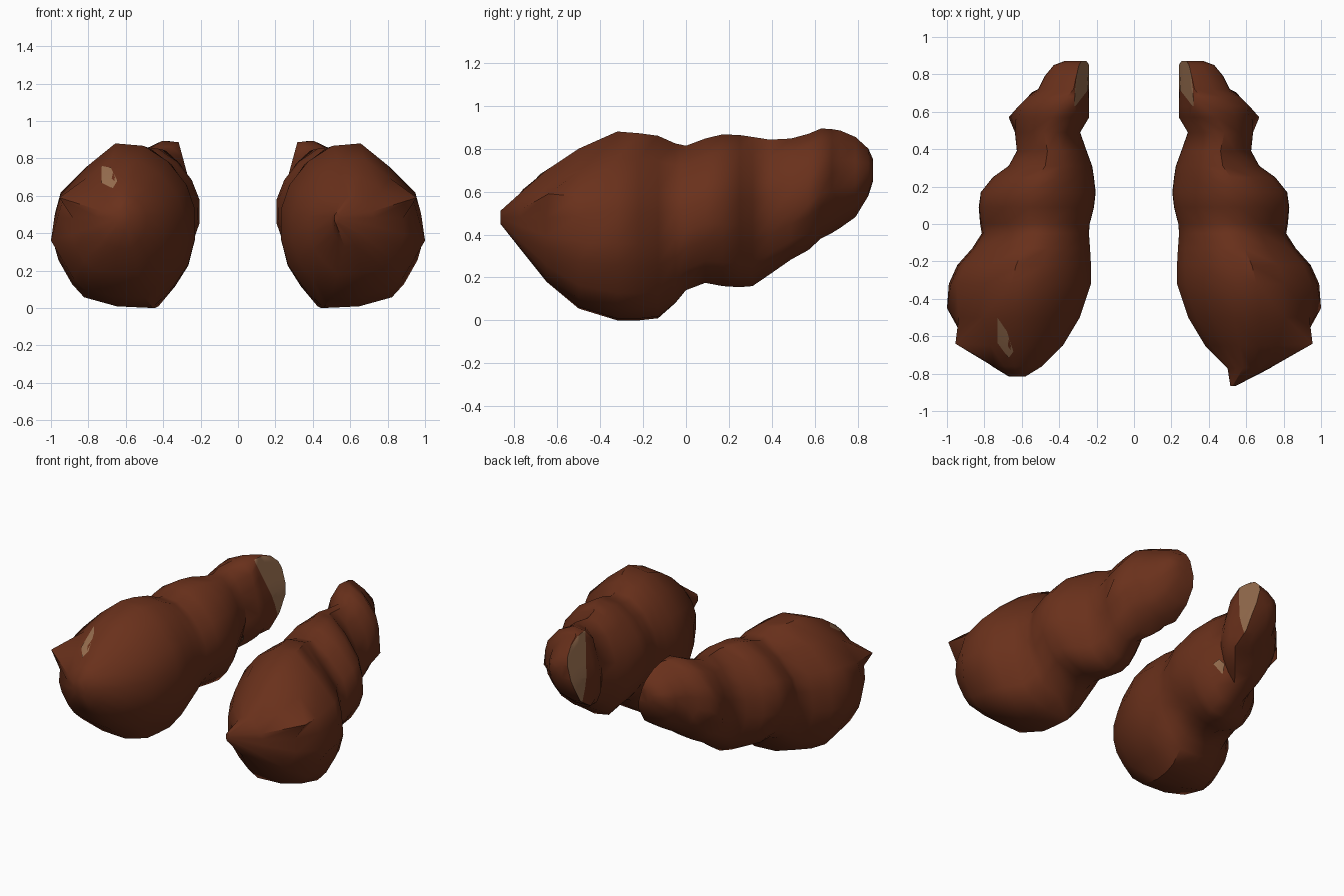
import bpy, bmesh, math
from mathutils import Vector
from mathutils.bvhtree import BVHTree

if "Cube" in bpy.data.objects:
    bpy.data.objects.remove(bpy.data.objects["Cube"])


def material(name, rgb):
    m = bpy.data.materials.new(name)
    m.diffuse_color = (*rgb, 1)
    m.use_nodes = True
    m.node_tree.nodes["Principled BSDF"].inputs["Base Color"].default_value = m.diffuse_color
    return m


brown = material("warm brown", (0.142, 0.030, 0.011))
tan = material("pale tan", (0.32, 0.16, 0.08))

# cross-sections along the body: y, inner x, outer x, bottom z, top z
SECTIONS = [
    (-0.65, 0.38, 0.89, 0.18, 0.70),
    (-0.50, 0.29, 0.975, 0.055, 0.80),
    (-0.32, 0.23, 0.99, 0.0, 0.88),
    (-0.22, 0.23, 0.945, 0.0, 0.872),
    (-0.13, 0.235, 0.865, 0.01, 0.86),
    (-0.05, 0.24, 0.815, 0.075, 0.825),
    (0.00, 0.235, 0.825, 0.135, 0.815),
    (0.09, 0.21, 0.835, 0.17, 0.85),
    (0.17, 0.20, 0.825, 0.155, 0.87),
    (0.25, 0.21, 0.76, 0.15, 0.867),
    (0.31, 0.22, 0.675, 0.155, 0.858),
    (0.39, 0.25, 0.63, 0.21, 0.845),
    (0.49, 0.285, 0.64, 0.28, 0.85),
    (0.57, 0.20, 0.635, 0.325, 0.87),
    (0.63, 0.13, 0.62, 0.38, 0.895),
    (0.68, 0.09, 0.57, 0.405, 0.892),
    (0.72, 0.08, 0.515, 0.43, 0.885),
    (0.79, 0.08, 0.48, 0.48, 0.855),
    (0.85, 0.10, 0.43, 0.58, 0.80),
    (0.872, 0.15, 0.37, 0.65, 0.75),
]
# blunt end differs: a ridge on the right, rounded on the left
RIGHT_END = [(-0.865, 0.515, 0.545, 0.45, 0.51), (-0.77, 0.50, 0.73, 0.33, 0.595)]
LEFT_END = [(-0.815, 0.58, 0.67, 0.42, 0.54), (-0.76, 0.49, 0.76, 0.32, 0.61)]

# unit outline of the bulky part: flattened on the upper outside and below
OUTLINE = [(1, -0.18), (0.97, 0.15), (0.89, 0.40), (0.52, 0.72), (0.12, 1), (-0.28, 0.97),
           (-0.62, 0.78), (-0.88, 0.5), (-1, 0.2), (-1, -0.16), (-0.9, -0.48), (-0.68, -0.75),
           (-0.4, -1), (0.1, -0.98), (0.56, -0.87), (0.73, -0.71), (0.92, -0.42)]


def section_points(sec):
    y, x0, x1, z0, z1 = sec
    w = 1 if y < -0.1 else max(0.3, 1 - (y + 0.1) * 3)
    p = 1.75 if y < 0.55 else 2.1
    for u, v in OUTLINE:
        # blend the outline with a slimmer rounded diamond towards the narrow end
        r = math.hypot(u, v)
        q = (abs(u / r) ** p + abs(v / r) ** p) ** (-1 / p)
        u, v = u * w + u / r * q * (1 - w), v * w + v / r * q * (1 - w)
        x, z = (x0 + x1) / 2 + u * (x1 - x0) / 2, (z0 + z1) / 2 + v * (z1 - z0) / 2
        # narrow end is flattened against a tilted inner plane
        if y > 0.52:
            x = max(x, inner_plane(z))
        yield x, y, z


def inner_plane(z):
    return 0.24 + max(0, 0.27 * (z - 0.6))


def is_flat(f):
    return all(v.co.y > 0.52 and abs(v.co.x - inner_plane(v.co.z)) < 0.006 for v in f.verts)


def add_object(bm, name, mats):
    me = bpy.data.meshes.new(name)
    bm.to_mesh(me)
    bm.free()
    for m in mats:
        me.materials.append(m)
    ob = bpy.data.objects.new(name, me)
    bpy.context.collection.objects.link(ob)
    bpy.ops.object.select_all(action='DESELECT')
    ob.select_set(True)
    bpy.context.view_layer.objects.active = ob
    bpy.ops.object.shade_smooth_by_angle(angle=math.radians(45))


def build_body(name, side, end):
    bm = bmesh.new()
    rings = [[bm.verts.new(p) for p in section_points(s)] for s in end + SECTIONS]
    n = len(OUTLINE)
    for a, b in zip(rings, rings[1:]):
        for i in range(n):
            j = (i + 1) % n
            bm.faces.new((a[i], a[j], b[j], b[i]))
    bm.faces.new(rings[0])
    bm.faces.new(rings[-1])
    # pointed folds: drag the nearest vertex out
    for p in map(Vector, FOLDS):
        min(bm.verts, key=lambda v: (v.co - p).length).co = p
    # pale crescent cut into the inner face of the narrow end
    flat = [f for f in bm.faces if is_flat(f)]
    geom = flat + list({e for f in flat for e in f.edges}) + list({v for f in flat for v in f.verts})
    bmesh.ops.bisect_plane(bm, geom=geom, plane_co=(0, 0.69, 0.7), plane_no=(0, 1, 0.35))
    for f in bm.faces:
        c = f.calc_center_median()
        if is_flat(f) and c.y + 0.35 * (c.z - 0.7) > 0.69:
            f.material_index = 1
    for v in bm.verts:
        v.co.x *= side
    bmesh.ops.recalc_face_normals(bm, faces=bm.faces)
    tree = BVHTree.FromBMesh(bm)
    add_object(bm, name, [brown, tan])
    return tree


def patch(name, tree, points, direction):
    """Thin pale plate laid on the surface by casting rays."""
    d = Vector(direction)
    pts = [Vector(p) for p in points]
    pts.append(sum(pts, Vector()) / len(pts))
    bm = bmesh.new()
    vs = []
    for p in pts:
        hit, normal, _, _ = tree.ray_cast(p, d)
        vs.append(bm.verts.new((hit if hit else p) - d * 0.009))
    for i in range(len(vs) - 1):
        bm.faces.new((vs[i], vs[(i + 1) % (len(vs) - 1)], vs[-1]))
    bmesh.ops.recalc_face_normals(bm, faces=bm.faces)
    if bm.faces[:][0].normal.dot(d) > 0:
        bmesh.ops.reverse_faces(bm, faces=bm.faces)
    add_object(bm, name, [tan])


FOLDS = [(0.955, -0.64, 0.59), (1.0, -0.45, 0.36), (0.67, 0.57, 0.54), (0.545, 0.705, 0.56)]
build_body("right_body", 1, RIGHT_END)
left = build_body("left_body", -1, LEFT_END)

# small bare patches on the left body
patch("rear_patch", left, [(-0.73, -2, 0.76), (-0.68, -2, 0.75), (-0.645, -2, 0.68),
                           (-0.67, -2, 0.64), (-0.73, -2, 0.67)], (0, 1, 0))
patch("inner_patch", left, [(0, 0.43, 0.42), (0, 0.47, 0.44), (0, 0.50, 0.40), (0, 0.46, 0.35)],
      (-1, 0, 0))
